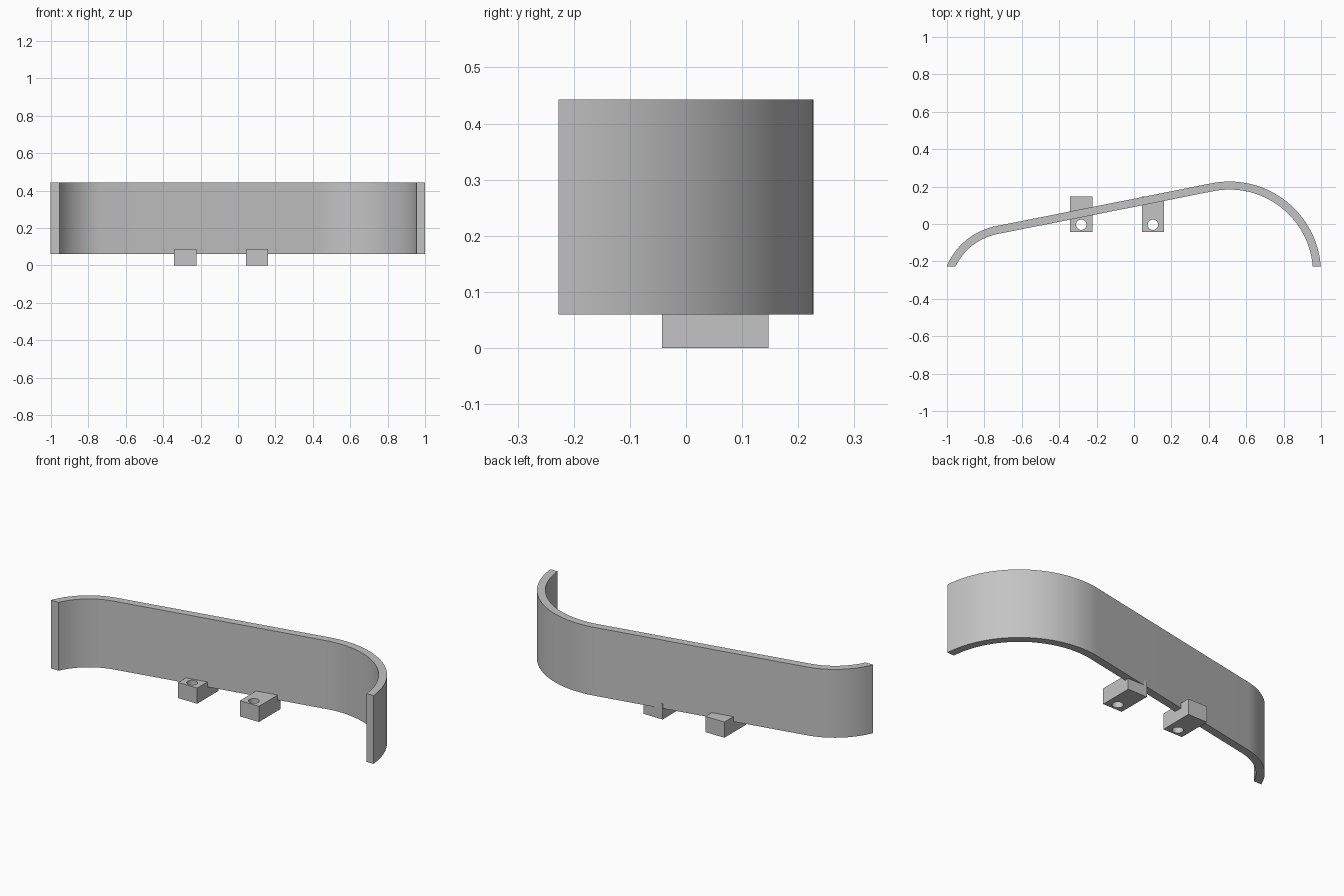
import bpy
import bmesh
from math import asin, atan2, cos, hypot, pi, sin, radians

if "Cube" in bpy.data.objects:
    bpy.data.objects.remove(bpy.data.objects["Cube"])

grey = bpy.data.materials.new("plain grey")
grey.use_nodes = True
grey.diffuse_color = (0.55, 0.55, 0.55, 1)
grey.node_tree.nodes["Principled BSDF"].inputs["Base Color"].default_value = grey.diffuse_color

THICKNESS = 0.043
END_Y = -0.227
BAND_BOTTOM, BAND_TOP = 0.06, 0.443
SMALL_BEND = (-0.67, -0.363, 0.358)   # centre x, centre y, outer radius
LARGE_BEND = (0.51, -0.263, 0.49)
STEPS = 40


def select_only(obj):
    bpy.ops.object.select_all(action="DESELECT")
    obj.select_set(True)
    bpy.context.view_layer.objects.active = obj


def arc(bend, inset, start, end):
    x, y, r = bend
    r -= inset
    angles = [start + (end - start) * i / STEPS for i in range(STEPS + 1)]
    return [(x + r * cos(a), y + r * sin(a)) for a in angles]


def band_edge(inset):
    """Two bends joined by their common tangent, trimmed level at the ends."""
    (x1, y1, r1), (x2, y2, r2) = SMALL_BEND, LARGE_BEND
    dx, dy = x2 - x1, y2 - y1
    tangent = pi / 2 + atan2(dy, dx) + asin((r2 - r1) / hypot(dx, dy))
    left_end = pi - asin((END_Y - y1) / (r1 - inset))
    right_end = asin((END_Y - y2) / (r2 - inset))
    return (arc(SMALL_BEND, inset, left_end, tangent)
            + arc(LARGE_BEND, inset, tangent, right_end))


# Curved band: a strip of quads between the two edges, extruded upwards
bm = bmesh.new()
outer, inner = [[bm.verts.new((x, y, BAND_BOTTOM)) for x, y in band_edge(inset)]
                for inset in (0, THICKNESS)]
for i in range(len(outer) - 1):
    bm.faces.new((outer[i], outer[i + 1], inner[i + 1], inner[i]))
result = bmesh.ops.extrude_face_region(bm, geom=bm.faces[:], use_keep_orig=True)
top = [g for g in result["geom"] if isinstance(g, bmesh.types.BMVert)]
bmesh.ops.translate(bm, verts=top, vec=(0, 0, BAND_TOP - BAND_BOTTOM))
bmesh.ops.recalc_face_normals(bm, faces=bm.faces[:])
mesh = bpy.data.meshes.new("curved_band")
bm.to_mesh(mesh)
bm.free()
band = bpy.data.objects.new("curved_band", mesh)
bpy.context.collection.objects.link(band)
band.data.materials.append(grey)
select_only(band)
bpy.ops.object.shade_smooth_by_angle(angle=radians(30))


# Mounting tabs, each with a round screw hole
def mounting_tab(name, x):
    bpy.ops.mesh.primitive_cube_add(size=1, location=(x, 0.052, 0.044))
    tab = bpy.context.object
    tab.name = name
    tab.scale = (0.118, 0.19, 0.088)
    tab.data.materials.append(grey)
    bpy.ops.mesh.primitive_cylinder_add(vertices=32, radius=0.028, depth=0.3,
                                        location=(x, -0.004, 0.044))
    cutter = bpy.context.object
    cutter.hide_render = True
    cutter.data.materials.append(grey)
    select_only(tab)
    bpy.ops.object.transform_apply(location=False, rotation=False, scale=True)
    hole = tab.modifiers.new("screw hole", "BOOLEAN")
    hole.operation = "DIFFERENCE"
    hole.object = cutter
    bpy.ops.object.modifier_apply(modifier=hole.name)
    bpy.data.objects.remove(cutter)
    bpy.ops.object.shade_smooth_by_angle(angle=radians(30))


mounting_tab("right_mounting_tab", -0.282)
mounting_tab("left_mounting_tab", 0.101)
